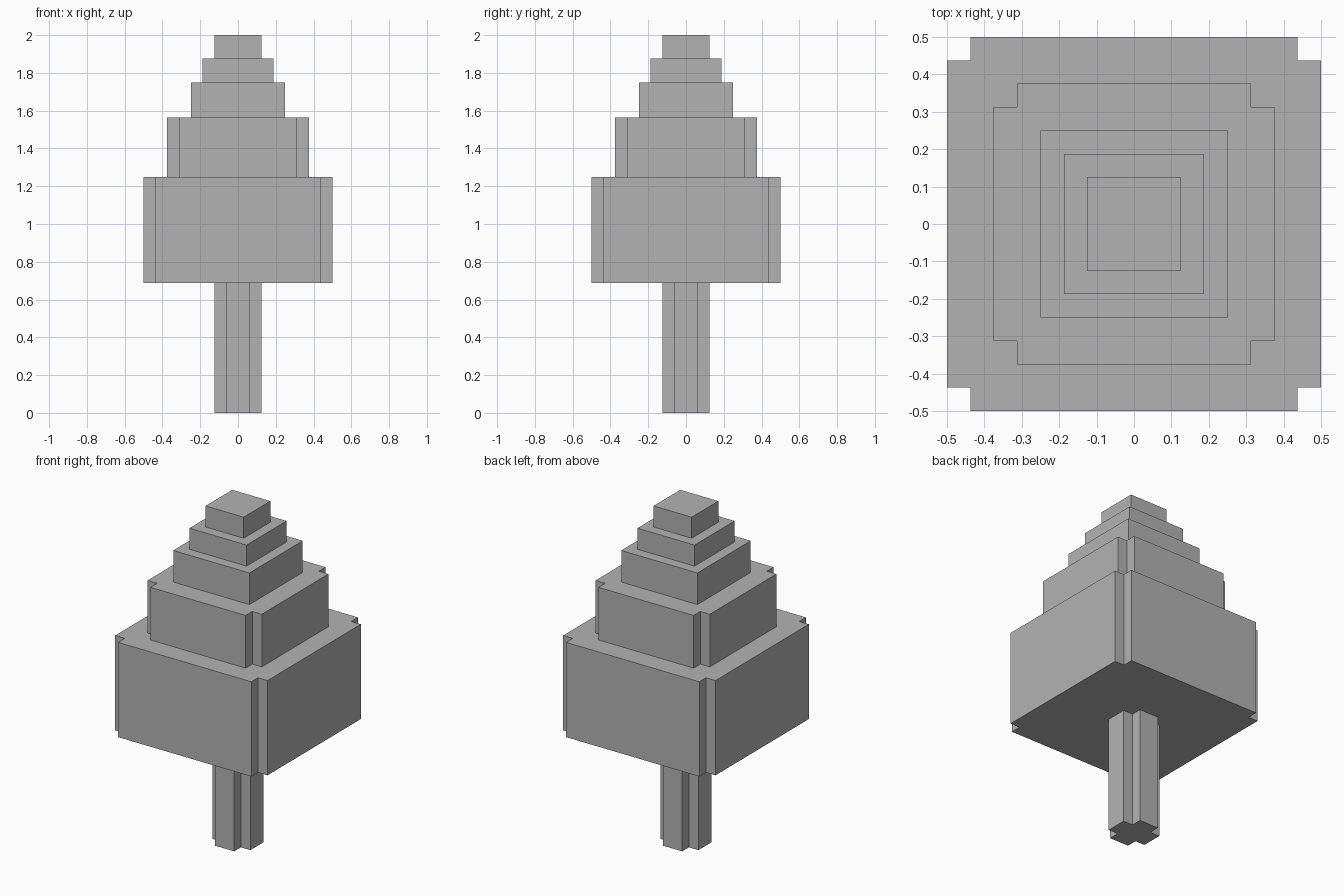
import bpy
import bmesh

cube = bpy.data.objects.get("Cube")
if cube:
    bpy.data.objects.remove(cube, do_unlink=True)

UNIT = 1 / 16  # one block of the stepped design

# Single flat colour
grey = bpy.data.materials.new("plain_grey")
grey.use_nodes = True
colour = (0.45, 0.45, 0.45, 1)
grey.diffuse_color = colour
grey.node_tree.nodes["Principled BSDF"].inputs["Base Color"].default_value = colour


def outline(half, notch):
    """Square outline, with a square notch cut from every corner if notch > 0."""
    inner = half - notch
    corner = [(half, inner), (inner, inner), (inner, half)] if notch else [(half, half)]
    points = []
    for _ in range(4):
        points += corner
        corner = [(-y, x) for x, y in corner]
    return points


def add_block(name, half, bottom, top, notch=0):
    """Extrude the outline between two heights, all given in blocks."""
    bm = bmesh.new()
    verts = [bm.verts.new((x * UNIT, y * UNIT, bottom * UNIT)) for x, y in outline(half, notch)]
    base = bm.faces.new(verts)
    result = bmesh.ops.extrude_face_region(bm, geom=[base], use_keep_orig=True)
    raised = [v for v in result["geom"] if isinstance(v, bmesh.types.BMVert)]
    bmesh.ops.translate(bm, verts=raised, vec=(0, 0, (top - bottom) * UNIT))
    bmesh.ops.recalc_face_normals(bm, faces=bm.faces)
    mesh = bpy.data.meshes.new(name)
    bm.to_mesh(mesh)
    bm.free()
    mesh.materials.append(grey)
    bpy.context.collection.objects.link(bpy.data.objects.new(name, mesh))


# Trunk with a cross-shaped section
add_block("trunk", 2, 0, 11, notch=1)

# Foliage tiers, the two widest with notched corners
add_block("foliage_bottom", 8, 11, 20, notch=1)
add_block("foliage_lower", 6, 20, 25, notch=1)
add_block("foliage_middle", 4, 25, 28)
add_block("foliage_upper", 3, 28, 30)
add_block("foliage_tip", 2, 30, 32)
